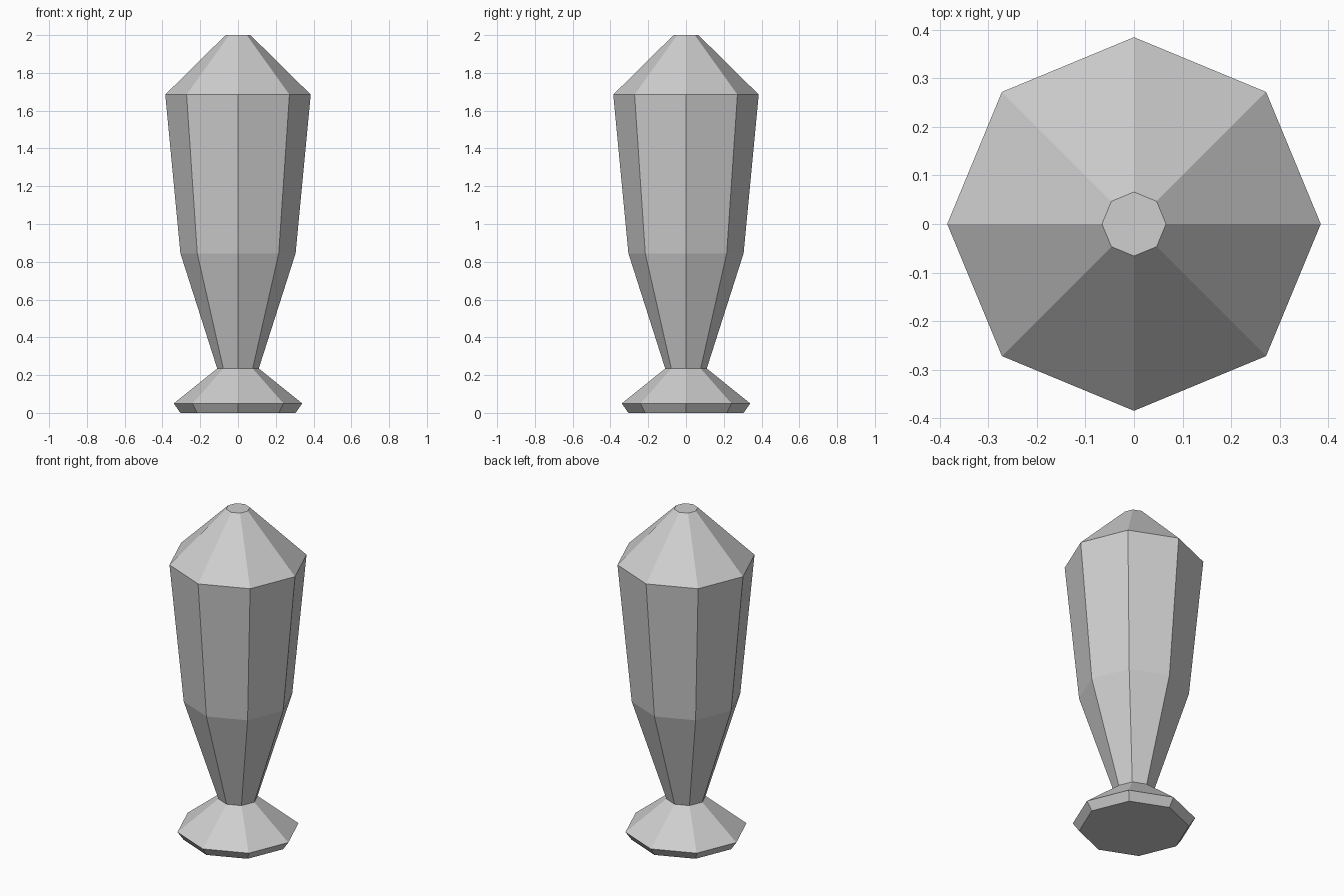
import bpy
import bmesh
from math import cos, sin, tau

cube = bpy.data.objects.get("Cube")
if cube:
    bpy.data.objects.remove(cube, do_unlink=True)

SIDES = 8

grey = bpy.data.materials.new("light_grey")
grey.use_nodes = True
colour = (0.62, 0.62, 0.62, 1)
grey.diffuse_color = colour
grey.node_tree.nodes["Principled BSDF"].inputs["Base Color"].default_value = colour


def lathe(name, profile):
    """Closed faceted solid from (radius, height) rings, lowest first."""
    bm = bmesh.new()
    rings = [[bm.verts.new((r * cos(tau * i / SIDES), r * sin(tau * i / SIDES), z))
              for i in range(SIDES)] for r, z in profile]
    for low, high in zip(rings, rings[1:]):
        for i in range(SIDES):
            j = (i + 1) % SIDES
            bm.faces.new((low[i], low[j], high[j], high[i]))
    bm.faces.new(rings[0][::-1])
    bm.faces.new(rings[-1])
    mesh = bpy.data.meshes.new(name)
    bm.to_mesh(mesh)
    bm.free()
    mesh.materials.append(grey)
    obj = bpy.data.objects.new(name, mesh)
    bpy.context.collection.objects.link(obj)
    return obj


# Foot, tapering body and pointed cap in one continuous faceted surface
lathe("faceted_post", [
    (0.305, 0),      # underside of foot
    (0.34, 0.05),    # foot rim
    (0.11, 0.235),   # neck
    (0.305, 0.845),  # body bend
    (0.385, 1.685),  # shoulder
    (0.066, 2),      # flat tip
])
